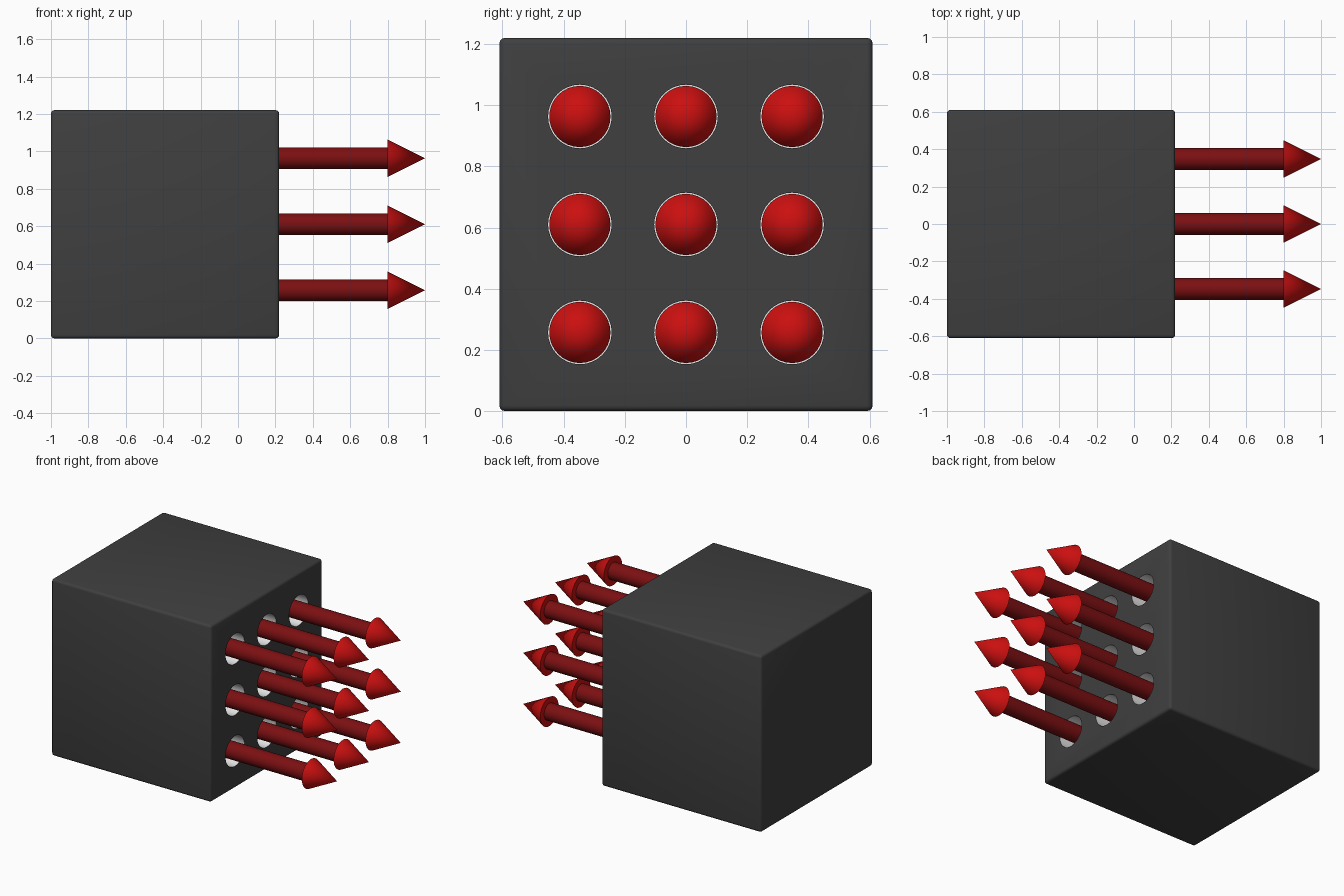
import bpy, bmesh, math
from mathutils import Matrix

cube = bpy.data.objects.get("Cube")
if cube:
    bpy.data.objects.remove(cube, do_unlink=True)


def material(name, rgb):
    m = bpy.data.materials.new(name)
    m.use_nodes = True
    m.diffuse_color = (*rgb, 1)
    m.node_tree.nodes["Principled BSDF"].inputs["Base Color"].default_value = (*rgb, 1)
    return m


charcoal = material("charcoal", (0.05, 0.05, 0.05))
white = material("white", (0.8, 0.8, 0.8))
red = material("bright red", (0.6, 0.005, 0.005))
dark_red = material("dark red", (0.2, 0.005, 0.006))

SIZE = 1.22
FACE_X = -1 + SIZE
DEPTH = 0.6
FLOOR_X = FACE_X - DEPTH
CELLS = [(c * 0.347, SIZE / 2 + r * 0.353) for r in (-1, 0, 1) for c in (-1, 0, 1)]


def make_object(name, bm, *mats):
    mesh = bpy.data.meshes.new(name)
    bm.to_mesh(mesh)
    bm.free()
    obj = bpy.data.objects.new(name, mesh)
    bpy.context.collection.objects.link(obj)
    for m in mats:
        mesh.materials.append(m)
    return obj


def add_rod(bm, x0, x1, r0, r1, y, z):
    # Round solid lying along x
    place = Matrix.Translation(((x0 + x1) / 2, y, z)) @ Matrix.Rotation(math.pi / 2, 4, "Y")
    bmesh.ops.create_cone(bm, cap_ends=True, segments=32, radius1=r0, radius2=r1,
                          depth=x1 - x0, matrix=place)


def activate(obj):
    bpy.ops.object.select_all(action="DESELECT")
    obj.select_set(True)
    bpy.context.view_layer.objects.active = obj


def smooth(obj, angle=35):
    activate(obj)
    bpy.ops.object.shade_smooth_by_angle(angle=math.radians(angle))


# Housing with rounded edges
bm = bmesh.new()
bmesh.ops.create_cube(bm, size=SIZE, matrix=Matrix.Translation((-1 + SIZE / 2, 0, SIZE / 2)))
bmesh.ops.bevel(bm, geom=bm.edges[:], offset=0.018, segments=3, profile=0.5, affect="EDGES")
housing = make_object("housing", bm, charcoal, white)

# Nine bored holes with white linings
bm = bmesh.new()
for y, z in CELLS:
    add_rod(bm, FLOOR_X, FACE_X + 0.1, 0.104, 0.104, y, z)
cutter = make_object("hole_cutter", bm)
cutter.hide_render = True
cut = housing.modifiers.new("holes", "BOOLEAN")
cut.operation = "DIFFERENCE"
cut.solver = "EXACT"
cut.object = cutter
activate(housing)
bpy.ops.object.modifier_apply(modifier=cut.name)
bpy.data.objects.remove(cutter, do_unlink=True)
for p in housing.data.polygons:
    c = p.center
    inside = abs(c.y) < 0.5 and abs(c.z - SIZE / 2) < 0.5 and -0.9 < c.x < FACE_X - 0.01
    p.material_index = 1 if inside else 0
smooth(housing)

# Arrows: a shaft seated in each hole and a pointed head
for i, (y, z) in enumerate(CELLS, 1):
    bm = bmesh.new()
    add_rod(bm, FLOOR_X, 0.81, 0.058, 0.058, y, z)
    smooth(make_object(f"arrow_shaft_{i}", bm, dark_red))
    bm = bmesh.new()
    add_rod(bm, 0.8, 1.0, 0.1, 0, y, z)
    smooth(make_object(f"arrow_head_{i}", bm, red))
